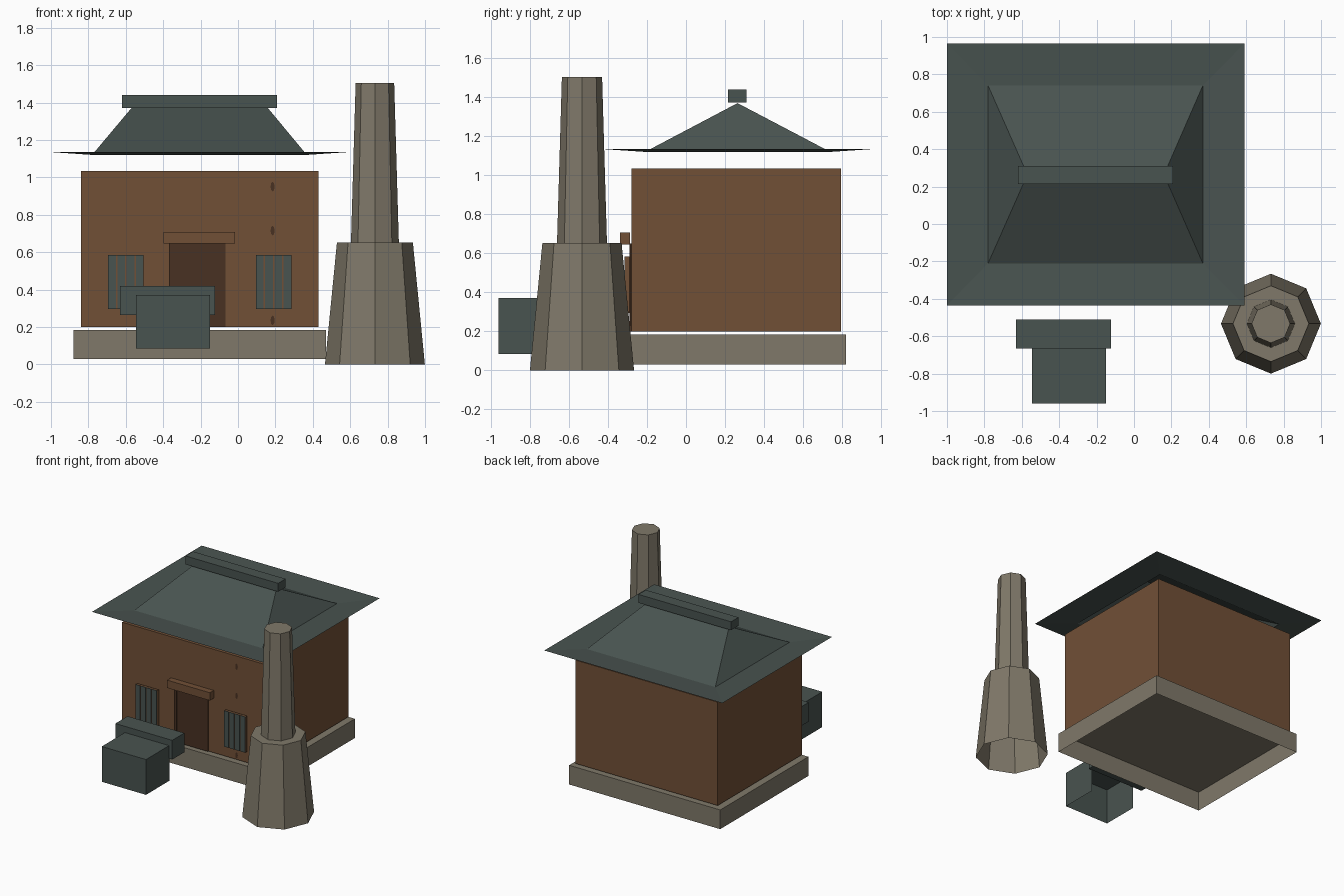
import bpy, bmesh, math

if "Cube" in bpy.data.objects:
    bpy.data.objects.remove(bpy.data.objects["Cube"])


def material(name, rgb):
    m = bpy.data.materials.new(name)
    m.diffuse_color = (*rgb, 1)
    m.use_nodes = True
    m.node_tree.nodes["Principled BSDF"].inputs["Base Color"].default_value = m.diffuse_color
    return m


STONE = material("grey_stone", (0.215, 0.19, 0.142))
BROWN = material("brown_wall", (0.165, 0.08, 0.037))
DARK = material("dark_wood", (0.065, 0.031, 0.016))
SLATE = material("slate_green", (0.066, 0.087, 0.080))


def finish(name, bm, mat):
    me = bpy.data.meshes.new(name)
    bm.to_mesh(me)
    bm.free()
    me.materials.append(mat)
    ob = bpy.data.objects.new(name, me)
    bpy.context.collection.objects.link(ob)
    return ob


def box(name, x, y, z, mat, open_sides=()):
    """Box from ranges; open_sides lists the outward directions left open."""
    bm = bmesh.new()
    bmesh.ops.create_cube(bm, size=1)
    bm.normal_update()
    dirs = {"bottom": (0, 0, -1), "back": (0, 1, 0)}
    gone = [f for f in bm.faces for s in open_sides
            if sum(a * b for a, b in zip(f.normal, dirs[s])) > 0.9]
    bmesh.ops.delete(bm, geom=gone, context="FACES")
    for v in bm.verts:
        for i, r in enumerate((x, y, z)):
            v.co[i] = (r[0] + r[1]) / 2 + v.co[i] * (r[1] - r[0])
    return finish(name, bm, mat)


def loft(name, rings, mat, closed_top=True):
    """Skin a list of equal-length point rings."""
    bm = bmesh.new()
    vs = [[bm.verts.new(p) for p in ring] for ring in rings]
    n = len(rings[0])
    for a, b in zip(vs, vs[1:]):
        for i in range(n):
            j = (i + 1) % n
            bm.faces.new((a[i], a[j], b[j], b[i]))
    if closed_top:
        bm.faces.new(vs[-1])
    bmesh.ops.remove_doubles(bm, verts=bm.verts, dist=0.0005)
    return finish(name, bm, mat)


def rect(x0, x1, y0, y1, z):
    return [(x0, y0, z), (x1, y0, z), (x1, y1, z), (x0, y1, z)]


def octagon(r, z):
    return [(0.732 + r * math.cos(k * math.pi / 4),
             -0.533 + r * math.sin(k * math.pi / 4), z) for k in range(8)]


# Plinth and walls
box("plinth", (-0.88, 0.47), (-0.305, 0.82), (0.03, 0.185), STONE, ["bottom"])
box("walls", (-0.84, 0.43), (-0.28, 0.795), (0.2, 1.035), BROWN, ["bottom"])

# Hipped roof with slightly upturned eaves, and ridge beam
loft("roof", [rect(-1.0, 0.59, -0.435, 0.965, 1.135),
              rect(-0.78, 0.368, -0.21, 0.74, 1.12),
              rect(-0.57, 0.16, 0.264, 0.264, 1.37)], SLATE, False)
box("ridge_beam", (-0.62, 0.208), (0.215, 0.31), (1.372, 1.44), SLATE)

# Door, left jamb and lintel
box("door", (-0.345, -0.068), (-0.288, -0.28), (0.2, 0.65), DARK)
box("door_jamb", (-0.37, -0.345), (-0.29, -0.28), (0.2, 0.65), DARK)
box("lintel", (-0.397, -0.015), (-0.338, -0.288), (0.645, 0.708), BROWN)

# Slatted windows
for side, x0 in (("left", -0.695), ("right", 0.095)):
    box(f"window_panel_{side}", (x0, x0 + 0.19), (-0.312, -0.29),
        (0.295, 0.583), BROWN)
    for k in range(4):
        a = x0 + k * 0.0495
        box(f"window_slat_{side}_{k + 1}", (a, a + 0.0415),
            (-0.316, -0.312), (0.295, 0.585), SLATE)

# Small dark knots on the front wall
for k, z in enumerate((0.235, 0.715, 0.95)):
    ring = [(0.185 + 0.011 * math.cos(t * math.pi / 4), -0.282,
             z + 0.026 * math.sin(t * math.pi / 4)) for t in range(8)]
    loft(f"wall_knot_{k + 1}", [ring], DARK)

# Chest in front of the door, with wider block behind it
box("chest", (-0.545, -0.15), (-0.96, -0.66), (0.085, 0.37), SLATE,
    ["bottom", "back"])
box("chest_block", (-0.63, -0.122), (-0.665, -0.51), (0.265, 0.42), SLATE)

# Two-tier octagonal chimney
loft("chimney_base", [octagon(0.267, 0), octagon(0.203, 0.652)], STONE)
loft("chimney_stack", [octagon(0.128, 0.652), octagon(0.103, 1.505)], STONE)
